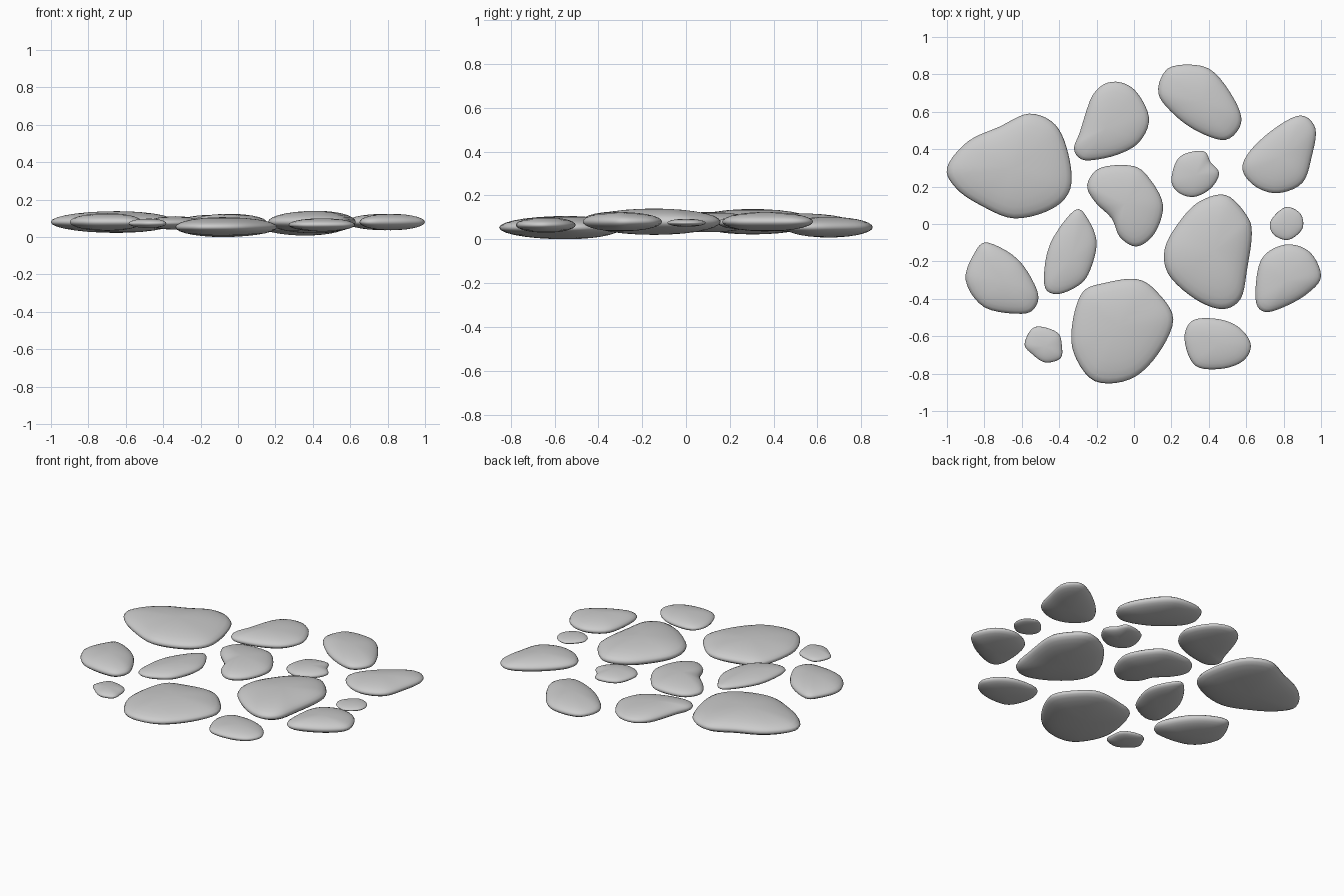
import bpy, bmesh, math
from mathutils import Vector

SUB, RINGS = 5, 14


def smooth_outline(pts):
    """Closed Catmull-Rom loop through the outline points."""
    p = [Vector(q) for q in pts]
    n, out = len(p), []
    for i in range(n):
        a, b, c, d = p[i - 1], p[i], p[(i + 1) % n], p[(i + 2) % n]
        for k in range(SUB):
            t = k / SUB
            out.append(0.5 * (2 * b + (c - a) * t + (2 * a - 5 * b + 4 * c - d) * t * t
                              + (3 * b - a - 3 * c + d) * t ** 3))
    return out


def stone(name, rim_z, half, pts):
    """Flat pebble: outline shrunk along a half-ellipse above and below its rim."""
    loop = smooth_outline(pts)
    mid = sum(loop, Vector((0, 0))) / len(loop)
    bm = bmesh.new()
    rings = []
    for r in range(1, RINGS):
        a = math.pi * r / RINGS
        s, z = math.sin(a), rim_z - half * math.cos(a)
        rings.append([bm.verts.new((*(mid + (v - mid) * s), z)) for v in loop])
    low = bm.verts.new((*mid, rim_z - half))
    high = bm.verts.new((*mid, rim_z + half))
    n = len(loop)
    for i in range(n):
        j = (i + 1) % n
        for lo, hi in zip(rings, rings[1:]):
            bm.faces.new((lo[i], lo[j], hi[j], hi[i]))
        bm.faces.new((low, rings[0][j], rings[0][i]))
        bm.faces.new((high, rings[-1][i], rings[-1][j]))
    bmesh.ops.recalc_face_normals(bm, faces=bm.faces)
    for f in bm.faces:
        f.smooth = True
    mesh = bpy.data.meshes.new(name)
    bm.to_mesh(mesh)
    bm.free()
    bpy.context.collection.objects.link(bpy.data.objects.new(name, mesh))


# Large stones
stone("large_stone_left", .08, .058, [
    (-1, .30), (-.89, .44), (-.72, .52), (-.56, .59), (-.42, .53), (-.35, .37),
    (-.34, .19), (-.44, .08), (-.64, .03), (-.82, .10), (-.95, .19)])
stone("large_stone_right", .08, .06, [
    (.165, -.13), (.245, .015), (.35, .12), (.49, .155), (.60, .05), (.63, -.05),
    (.605, -.24), (.57, -.40), (.47, -.455), (.325, -.40), (.185, -.27)])
stone("large_stone_front", .053, .053, [
    (-.33, -.535), (-.275, -.365), (-.155, -.315), (.015, -.295), (.125, -.365),
    (.21, -.51), (.125, -.70), (-.02, -.83), (-.21, -.84), (-.32, -.695)])

# Medium stones
stone("medium_stone_back", .075, .043, [
    (-.32, .41), (-.29, .49), (-.22, .69), (-.12, .76), (0, .72), (.08, .57),
    (.03, .44), (-.09, .37), (-.24, .34), (-.30, .36)])
stone("medium_stone_back_right", .055, .047, [
    (.13, .70), (.18, .83), (.33, .85), (.44, .80), (.55, .64), (.57, .53),
    (.49, .45), (.35, .49), (.22, .58)])
stone("medium_stone_far_right", .08, .044, [
    (.58, .29), (.62, .39), (.75, .51), (.89, .58), (.97, .51), (.95, .36),
    (.90, .22), (.77, .165), (.65, .20)])
stone("medium_stone_centre", .078, .046, [
    (-.25, .21), (-.18, .30), (-.005, .31), (.085, .24), (.155, .10), (.11, -.05),
    (.015, -.12), (-.075, -.07), (-.12, .03), (-.21, .12)])
stone("medium_stone_narrow", .075, .036, [
    (-.48, -.32), (-.45, -.11), (-.315, .075), (-.24, .015), (-.20, -.11),
    (-.245, -.27), (-.315, -.34), (-.42, -.375)])
stone("medium_stone_front_right", .08, .044, [
    (.65, -.40), (.68, -.19), (.81, -.11), (.94, -.15), (1, -.28), (.93, -.37),
    (.81, -.44), (.70, -.47)])
stone("medium_stone_front_left", .08, .047, [
    (-.90, -.30), (-.85, -.15), (-.78, -.10), (-.62, -.19), (-.52, -.35),
    (-.525, -.44), (-.60, -.48), (-.80, -.445)])
stone("medium_stone_front_edge", .065, .035, [
    (.27, -.615), (.315, -.515), (.46, -.51), (.57, -.56), (.625, -.65),
    (.58, -.735), (.46, -.775), (.325, -.755)])

# Small stones
stone("small_stone_centre", .075, .03, [
    (.20, .24), (.245, .36), (.37, .39), (.41, .33), (.455, .27), (.41, .19),
    (.32, .145), (.235, .17)])
stone("small_stone_right", .075, .018, [
    (.73, .015), (.81, .09), (.89, .055), (.90, -.025), (.825, -.085), (.745, -.055)])
stone("small_stone_left", .073, .025, [
    (-.585, -.64), (-.53, -.55), (-.41, -.58), (-.385, -.66), (-.395, -.72),
    (-.475, -.74), (-.545, -.695)])
